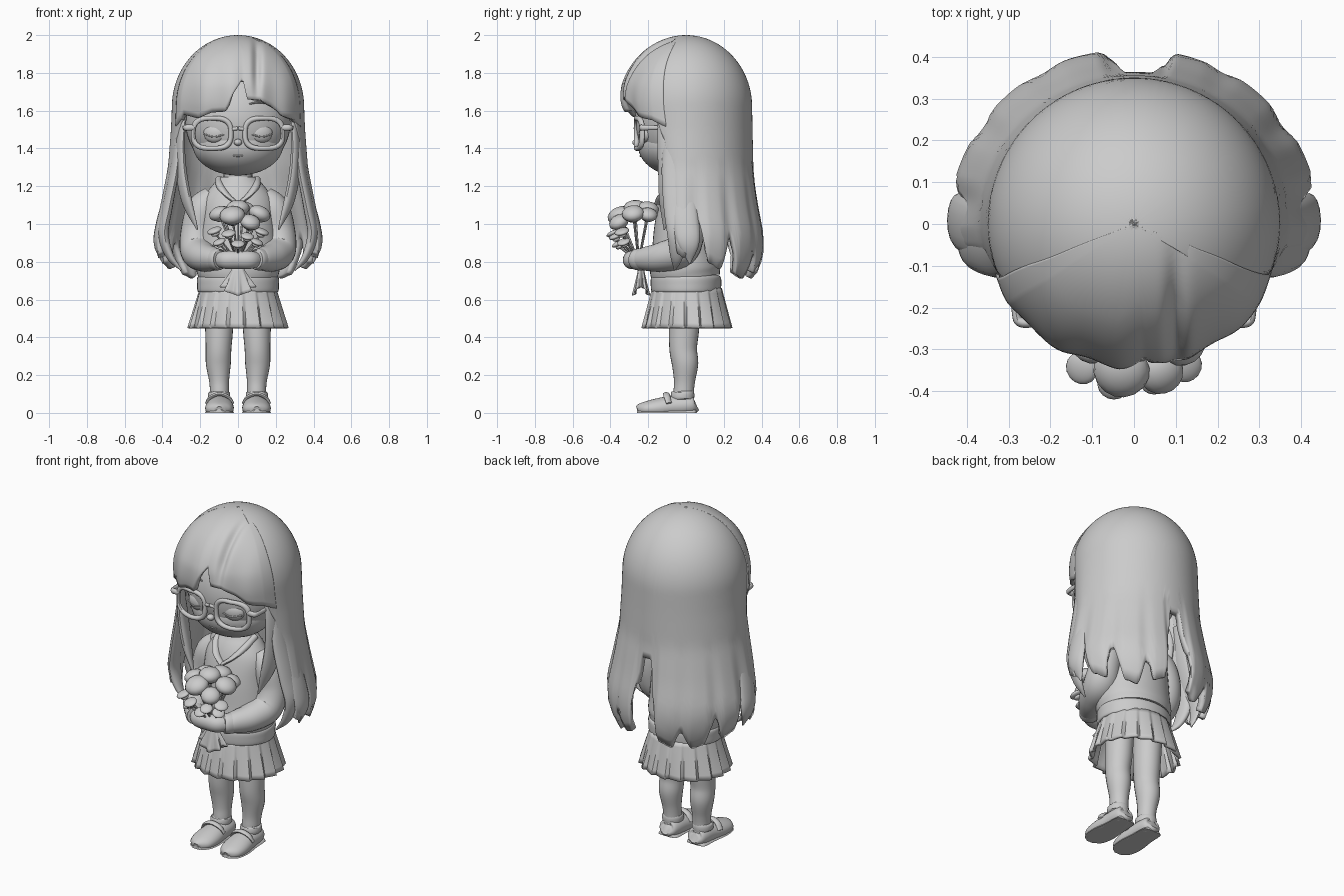
import bpy, math
from math import sin, cos, pi, radians
from mathutils import Vector


def lerp_table(table, x, smooth=False):
    if x <= table[0][0]:
        return table[0][1]
    for (a, p), (b, q) in zip(table, table[1:]):
        if x <= b:
            t = (x - a) / (b - a)
            if smooth:
                t = t * t * (3 - 2 * t)
            return p + (q - p) * t
    return table[-1][1]


def make(name, verts, faces, mirror=False, thick=0):
    me = bpy.data.meshes.new(name)
    me.from_pydata([tuple(v) for v in verts], [], faces)
    ob = bpy.data.objects.new(name, me)
    bpy.context.collection.objects.link(ob)
    if thick:
        m = ob.modifiers.new("thickness", 'SOLIDIFY')
        m.thickness, m.offset = thick, -1
    if mirror:
        ob.modifiers.new("mirror", 'MIRROR')
    return ob


def surf(name, nu, nv, f, wrap_u=True, wrap_v=False, **kw):
    """Grid surface f(u, v), u and v in 0..1."""
    cu, cv = nu + (not wrap_u), nv + (not wrap_v)
    verts = [f(i / nu, j / nv) for i in range(cu) for j in range(cv)]
    idx = lambda i, j: (i % cu) * cv + j % cv
    faces = [(idx(i, j), idx(i, j + 1), idx(i + 1, j + 1), idx(i + 1, j))
             for i in range(nu) for j in range(nv)]
    return make(name, verts, faces, **kw)


def tube(name, pts, ref=None, n=20, steps=6, floor=None, mirror=False):
    """Smooth sweep through (x, y, z, half width, half depth); ref=None faces away from the z axis."""
    P = [Vector(p) for p in pts]
    P = [2 * P[0] - P[1]] + P + [2 * P[-1] - P[-2]]
    path = []
    for k in range(1, len(P) - 2):
        a, b, c, d = P[k - 1:k + 3]
        for s in range(steps + (k == len(P) - 3)):
            t = s / steps
            path.append(0.5 * (2 * b + (c - a) * t + (2 * a - 5 * b + 4 * c - d) * t * t
                               + (3 * b - a - 3 * c + d) * t ** 3))
    verts, faces = [], []
    for k, p in enumerate(path):
        T = (path[min(k + 1, len(path) - 1)] - path[max(k - 1, 0)]).to_3d()
        r = Vector(ref) if ref else Vector((p[0], p[1], 0))
        S = T.cross(r).normalized()
        B = S.cross(T).normalized()
        w, d = max(p[3], .001), max(p[4], .001)
        for i in range(n):
            a = 2 * pi * i / n
            v = p.to_3d() + S * w * cos(a) + B * d * sin(a)
            if floor is not None:
                v.z = max(v.z, floor)
            verts.append(v)
    for k in range(len(path) - 1):
        for i in range(n):
            j = (i + 1) % n
            faces.append((k * n + i, k * n + j, (k + 1) * n + j, (k + 1) * n + i))
    faces += [tuple(reversed(range(n))), tuple(range(len(verts) - n, len(verts)))]
    return make(name, verts, faces, mirror=mirror)


def ball(name, loc, size, rot=(0, 0, 0), seg=24):
    bpy.ops.mesh.primitive_uv_sphere_add(segments=seg, ring_count=seg // 2, radius=1, location=loc, rotation=rot)
    ob = bpy.context.object
    ob.name, ob.scale = name, size
    return ob


# Head and face
ball("head", (0, -.03, 1.55), (.28, .24, .29), seg=48)
ball("cheeks", (0, -.05, 1.42), (.24, .205, .163), seg=48)
ball("nose", (0, -.262, 1.432), (.022, .022, .018))
tube("mouth", [(-.025, -.238, 1.363, .004, .004), (0, -.241, 1.36, .005, .005), (.025, -.238, 1.363, .004, .004)], (0, 0, 1), 8)
for s in (-1, 1):
    ball("eye", (s * .125, -.217, 1.48), (.06, .03, .05), (0, 0, s * .3))
tube("eyelid", [(.07, -.25, 1.475, .004, .004), (.125, -.246, 1.462, .005, .005), (.18, -.222, 1.475, .004, .004)], (0, 0, 1), 8, mirror=True)
tube("eyebrow", [(.06, -.257, 1.635, .005, .004), (.11, -.252, 1.645, .008, .006), (.17, -.227, 1.635, .005, .004)], (0, 0, 1), 8, mirror=True)
tube("neck", [(0, .01, 1.32, .075, .075), (0, .01, 1.15, .08, .08)], (0, 1, 0))


# Glasses
def rim(u, v):
    a, b = 2 * pi * u, 2 * pi * v
    sq = lambda t: math.copysign(abs(t) ** .68, t)
    k = .013 * cos(b)
    x = (.1 + k) * sq(cos(a))
    return Vector((.137 + x, -.262 + .03 * max(x, 0) / .1 + .014 * sin(b), 1.48 + (.08 + k) * sq(sin(a))))


surf("glasses_rim", 48, 10, rim, wrap_v=True, mirror=True)
tube("glasses_bridge", [(.04, -.262, 1.5, .01, .01), (0, -.268, 1.507, .01, .01)], (0, 0, 1), 10, mirror=True)
tube("glasses_temple", [(.235, -.235, 1.51, .012, .016), (.27, -.235, 1.51, .012, .016), (.282, -.215, 1.51, .01, .014),
                        (.285, -.14, 1.51, .01, .013), (.285, -.08, 1.51, .01, .013)], (0, 0, 1), 12, mirror=True)

# Hair: shared dome profile, back fall and fringe
SIDE = [(.7, .37), (.78, .405), (.86, .432), (.95, .438), (1.1, .408), (1.3, .37), (1.5, .355), (1.62, .35)]
BACK = [(.7, .355), (.78, .395), (.86, .412), (.95, .41), (1.1, .383), (1.3, .357), (1.5, .352), (1.62, .35)]
FRONT = [(1.3, .25), (1.5, .29), (1.62, .325), (1.74, .34)]


def hair_point(ang, z, grow=0):
    zz = min(z, 1.62)
    dome = math.sqrt(max(0, 1 - ((z - 1.62) / .38) ** 2)) if z > 1.62 else 1
    ry = lerp_table(FRONT, z) if sin(ang) < 0 else lerp_table(BACK, zz)
    return Vector(((lerp_table(SIDE, zz) + grow) * dome * cos(ang), (ry + grow) * dome * sin(ang), z))


ENDS = [(-32, 1.55), (-24, 1.45), (-19, 1.1), (-10, .84), (-2, .82), (8, 1.04), (18, .79), (27, .76), (35, .93), (44, .73),
        (54, .71), (61, .84), (68, .74), (76, .76), (80, 1.05), (84, 1.22), (93, 1.22), (97, 1.0), (102, .74), (112, .71),
        (120, .82), (129, .71), (138, .73), (146, .9), (154, .76), (163, .79), (172, 1.03), (182, .82), (190, .84),
        (199, 1.1), (204, 1.45), (212, 1.55)]


def back_hair(u, v):
    deg = -32 + 244 * u
    end = lerp_table(ENDS, deg, True)
    z = 2 - (2 - end) * v ** 2
    bulge = .06 * max(-.15, .88 - end) * min(1, max(0, (1.35 - z) / .35))
    return hair_point(radians(deg), z, bulge)


surf("back_hair", 210, 44, back_hair, wrap_u=False, thick=.035)

FRINGE = [(-.33, 1.5), (-.27, 1.58), (-.2, 1.56), (-.13, 1.59), (-.065, 1.595), (-.03, 1.68), (.025, 1.77), (.045, 1.66),
          (.11, 1.66), (.17, 1.62), (.22, 1.57), (.28, 1.55), (.33, 1.5)]


def fringe(u, v):
    ang = radians(202 + 136 * u)
    end = lerp_table(FRINGE, .34 * cos(ang))
    z = 2 - (2 - end) * v ** 2
    edge = min(1, u * 12, (1 - u) * 12)
    p = hair_point(ang, z, .004 + .01 * min(1, 2 * v) * edge)
    # parting groove and soft strand waves
    groove = .028 * math.exp(-((p.x - .1) / .022) ** 2) * min(1, v * 2) * max(0, min(1, (z - 1.6) / .2))
    wave = .007 * sin(p.x * 42) * v ** 2
    return p + Vector((0, groove + wave, -.3 * groove))


surf("fringe", 120, 30, fringe, wrap_u=False, thick=.03)
tube("front_lock", [(.285, -.12, 1.62, .03, .015), (.305, -.11, 1.45, .045, .02), (.3, -.095, 1.28, .055, .025),
                    (.27, -.1, 1.12, .045, .024), (.215, -.115, .97, .004, .004)], n=16, mirror=True)
tube("side_lock", [(.315, -.08, 1.5, .035, .015), (.335, -.075, 1.3, .055, .022), (.372, -.06, 1.1, .06, .026),
                   (.395, -.045, .95, .055, .028), (.36, -.05, .83, .035, .02), (.3, -.06, .755, .004, .004)], n=16, mirror=True)
tube("outer_lock", [(.325, -.02, 1.42, .03, .01), (.358, -.015, 1.2, .06, .022), (.405, 0, 1, .07, .03),
                    (.423, .015, .89, .055, .022), (.395, .02, .79, .004, .004)], n=16, mirror=True)

# Sweater
tube("sweater", [(0, .01, 1.25, .09, .08), (0, .01, 1.2, .14, .11), (0, .005, 1.12, .19, .14), (0, 0, 1, .2, .165),
                 (0, -.005, .86, .215, .175), (0, -.005, .77, .222, .187), (0, 0, .715, .21, .18)], (0, 1, 0), 40)
tube("sweater_hem", [(0, 0, .73, .2, .172), (0, 0, .715, .216, .185), (0, 0, .68, .217, .187), (0, 0, .645, .214, .183),
                     (0, 0, .638, .2, .17)], (0, 1, 0), 40)
tube("collar", [(.1, .02, 1.235, .02, .02), (.095, -.07, 1.2, .02, .018), (.055, -.13, 1.15, .02, .012),
                (0, -.153, 1.105, .018, .01)], (0, 0, 1), 12, mirror=True)
tube("sleeve", [(.13, .01, 1.15, .06, .06), (.185, .01, 1.08, .085, .085), (.215, .01, .96, .088, .088), (.213, -.03, .86, .09, .095),
                (.18, -.13, .825, .078, .082), (.13, -.22, .815, .062, .062), (.11, -.245, .813, .05, .052)], (1, -1, 0), 24, mirror=True)
tube("cuff", [(.13, -.215, .813, .045, .045), (.125, -.225, .813, .056, .058), (.1, -.265, .812, .054, .056),
              (.095, -.272, .812, .045, .045)], (0, 0, 1), 24, mirror=True)
tube("hands", [(-.1, -.26, .81, .035, .04), (-.06, -.285, .81, .045, .048), (0, -.292, .81, .042, .047),
               (.06, -.285, .81, .045, .048), (.1, -.26, .81, .035, .04)], (0, 0, 1), 24)


# Pleated skirt
def skirt(u, v):
    saw = (u * 18) % 1
    k = 1 + (.1 * (saw if saw < .8 else (1 - saw) * 4) - .06) * (.25 + .75 * v)
    a = 2 * pi * u
    return Vector(((.202 + .062 * v) * k * cos(a), .005 + (.185 + .053 * v) * k * sin(a), .66 - .21 * v))


surf("skirt", 180, 8, skirt, thick=.015)

# Legs and strap shoes
tube("leg", [(.1, .0, .66, .08, .085), (.1, -.01, .45, .074, .08), (.103, -.015, .34, .068, .073), (.104, -.005, .26, .066, .07),
             (.1, -.008, .17, .053, .056), (.098, -.012, .11, .05, .054), (.098, -.012, .05, .05, .056)], (0, 1, 0), 24, mirror=True)
tube("sock_cuff", [(.1, -.015, .115, .048, .05), (.1, -.015, .105, .057, .06), (.1, -.02, .08, .058, .062), (.1, -.02, .07, .05, .05)],
     (0, 1, 0), 24, mirror=True)
tube("shoe", [(.095, .054, .045, .02, .025), (.095, .045, .042, .05, .045), (.095, .01, .04, .063, .055), (.095, -.06, .035, .068, .058),
              (.098, -.15, .025, .076, .052), (.1, -.215, .02, .066, .04), (.1, -.25, .018, .035, .028), (.1, -.258, .016, .01, .015)],
     (0, 0, 1), 28, floor=0, mirror=True)
tube("sole", [(.095, .055, 0, .03, .02), (.095, .04, 0, .06, .022), (.095, -.05, 0, .067, .022), (.098, -.15, 0, .076, .022),
              (.1, -.225, 0, .062, .022), (.1, -.26, 0, .02, .02)], (0, 0, 1), 24, floor=0, mirror=True)
tube("shoe_strap", [(.03, -.09, .05, .018, .008), (.052, -.1, .084, .018, .01), (.098, -.105, .1, .018, .01),
                    (.143, -.1, .084, .018, .01), (.165, -.09, .05, .018, .008)], (0, 0, 1), 12, mirror=True)

# Bouquet: stems, large and small blossoms
base = Vector((0, -.25, .8))
flowers = [(0, -.27, 1.085, .062), (-.1, -.28, 1.055, .055), (.115, -.28, 1.055, .06), (-.03, -.35, 1.045, .068),
           (.065, -.355, 1.01, .055), (.03, -.2, 1.08, .058), (-.08, -.2, 1.06, .05), (.1, -.2, 1.05, .05),
           (-.125, -.345, .965, .04), (.125, -.34, .96, .04), (-.05, -.385, .95, .038), (.05, -.375, .935, .036),
           (-.1, -.33, .905, .036), (.1, -.33, .905, .036), (0, -.36, .895, .036)]
for x, y, z, r in flowers:
    c = Vector((x, y, z))
    d = (c - base).normalized()
    if r <= .04:
        d = (d + Vector((0, 0, .8))).normalized()
    rot = d.to_track_quat('Z', 'Y').to_euler()
    ball("blossom", c, (r, r, r * .68 if r > .04 else r * .4), rot, 16)
    ball("blossom_base", c - d * r * .45, (r * .6, r * .6, r * .35), rot, 12)
    tube("stem", [(*base, .006, .006), (*(c - d * .02), .006, .006)], (1, .3, 0), 6, 1)


# Wrapping paper tail below the hands
def paper(u, v):
    a = 2 * pi * u
    r = (.025 + .05 * v) * (1 + .2 * v * cos(8 * a))
    return Vector((r * 1.1 * cos(a), -.238 + r * .55 * sin(a), .77 - (.125 + .022 * cos(a * 2 + pi)) * v))


surf("bouquet_paper", 64, 8, paper, thick=.006)

# Smooth shading with crisp edges
for ob in bpy.context.collection.objects:
    ob.select_set(True)
    bpy.context.view_layer.objects.active = ob
bpy.ops.object.shade_smooth_by_angle(angle=radians(40))
